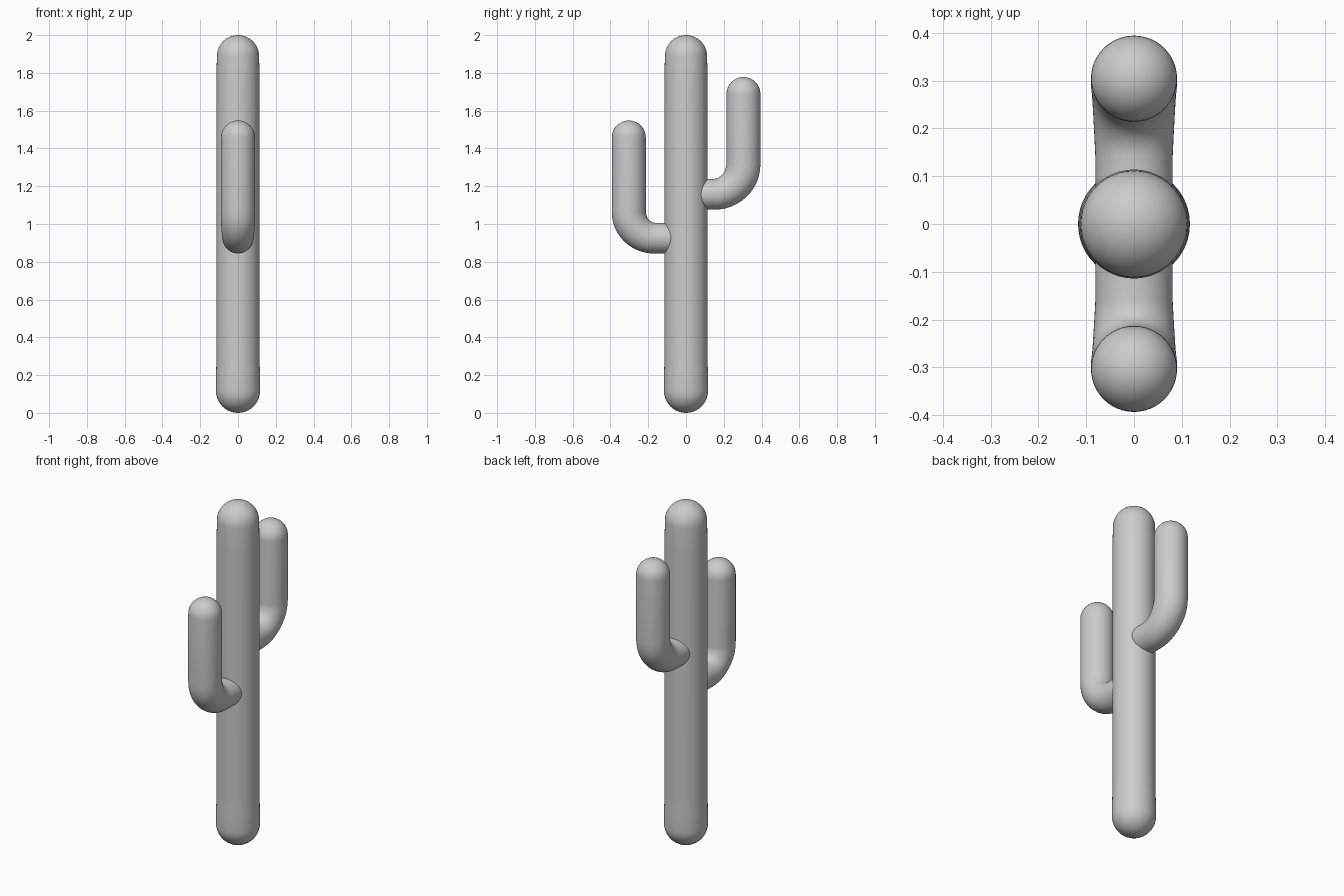
import bpy, bmesh, math
from mathutils import Vector

if "Cube" in bpy.data.objects:
    bpy.data.objects.remove(bpy.data.objects["Cube"])

SIDES, CAP = 48, 10


def tube(name, stations, round_start):
    """Sweep a circle through (y, z, radius) stations, with rounded ends."""
    pts = [Vector((0, y, z)) for y, z, r in stations]
    rad = [s[2] for s in stations]
    n = len(pts)
    tans = [(pts[min(i + 1, n - 1)] - pts[max(i - 1, 0)]).normalized() for i in range(n)]
    rings = list(zip(pts, rad, tans))
    dome = [math.pi / 2 * k / CAP for k in range(1, CAP)]
    p, r, t = rings[-1]
    end = [(p + t * r * math.sin(a), r * math.cos(a), t) for a in dome]
    end_pole = p + t * r
    p, r, t = rings[0]
    depth = r if round_start else 0
    start = [(p - t * r * math.sin(a), r * math.cos(a), t) for a in reversed(dome)] if round_start else []
    start_pole = p - t * depth

    bm = bmesh.new()
    side = Vector((1, 0, 0))
    loops = []
    for p, r, t in start + rings + end:
        up = t.cross(side)
        angles = [2 * math.pi * k / SIDES for k in range(SIDES)]
        loops.append([bm.verts.new(p + r * (math.cos(a) * side + math.sin(a) * up)) for a in angles])
    a, b = bm.verts.new(start_pole), bm.verts.new(end_pole)
    for k in range(SIDES):
        j = (k + 1) % SIDES
        for lo, hi in zip(loops, loops[1:]):
            bm.faces.new((lo[k], lo[j], hi[j], hi[k]))
        bm.faces.new((a, loops[0][j], loops[0][k]))
        bm.faces.new((b, loops[-1][k], loops[-1][j]))
    bmesh.ops.recalc_face_normals(bm, faces=bm.faces)
    for f in bm.faces:
        f.smooth = True
    me = bpy.data.meshes.new(name)
    bm.to_mesh(me)
    bm.free()
    ob = bpy.data.objects.new(name, me)
    bpy.context.collection.objects.link(ob)
    return ob


def arm(name, sign, y_out, z_low, z_top, bend):
    """Elbow-shaped arm: out of the trunk, quarter bend, then straight up."""
    thin, thick = 0.081, 0.09
    st = [(sign * 0.04, z_low, thin), (sign * 0.1, z_low, thin)]
    for k in range(13):
        a = math.pi / 2 * k / 12
        st.append((sign * (y_out - bend + bend * math.sin(a)),
                   z_low + bend - bend * math.cos(a),
                   thin + (thick - thin) * min(1, k / 9)))
    st.append((sign * y_out, z_top - thick, thick))
    return tube(name, st, False)


# Trunk, slightly wider near the foot
tube("trunk", [(0, 0.117, 0.117), (0, 0.2, 0.116), (0, 0.3, 0.114),
               (0, 1.75, 0.114), (0, 1.888, 0.112)], True)

# Low front arm and high back arm
arm("front_arm", -1, 0.303, 0.925, 1.548, 0.14)
arm("back_arm", 1, 0.304, 1.157, 1.778, 0.16)
